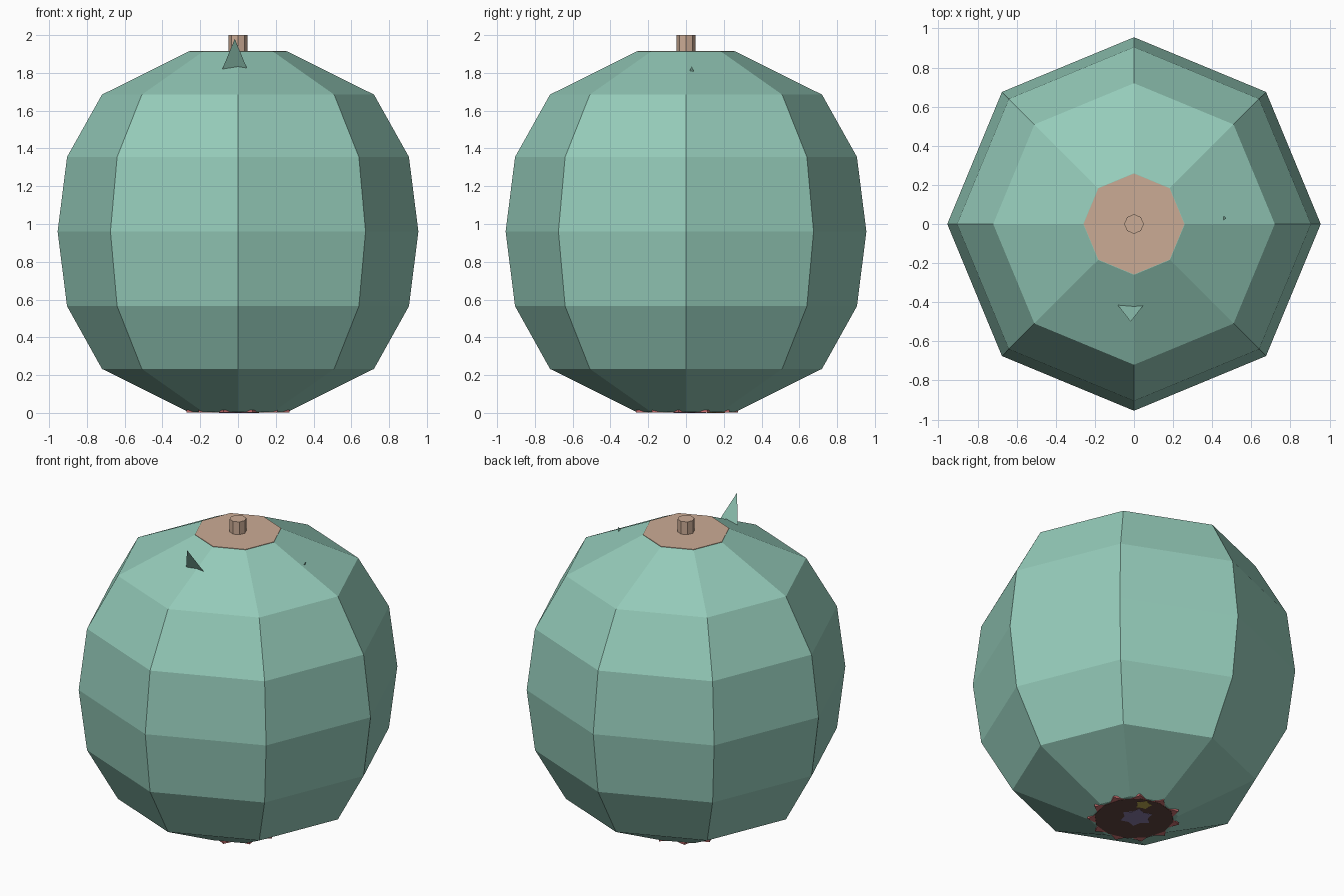
import bpy, bmesh, math
from mathutils import Matrix, Vector

if "Cube" in bpy.data.objects:
    bpy.data.objects.remove(bpy.data.objects["Cube"])


def material(name, rgb):
    m = bpy.data.materials.new(name)
    m.diffuse_color = (*rgb, 1)
    m.use_nodes = True
    m.node_tree.nodes["Principled BSDF"].inputs["Base Color"].default_value = m.diffuse_color
    return m


GLASS = material("teal_glass", (0.30, 0.60, 0.49))
WOOD = material("cork", (0.60, 0.41, 0.30))
LEAF = material("leaf_green", (0.27, 0.54, 0.44))
RED = material("coral_red", (0.62, 0.17, 0.17))
SOIL = material("soil", (0.12, 0.06, 0.05))
PURPLE = material("purple_stone", (0.25, 0.20, 0.38))
YELLOW = material("yellow_stone", (0.50, 0.40, 0.08))


def finish(name, bm, mat, recalc=True):
    if recalc:
        bmesh.ops.recalc_face_normals(bm, faces=bm.faces)
    mesh = bpy.data.meshes.new(name)
    bm.to_mesh(mesh)
    bm.free()
    mesh.materials.append(mat)
    ob = bpy.data.objects.new(name, mesh)
    bpy.context.collection.objects.link(ob)
    return ob


def lathe(name, profile, sides, mat):
    """Closed solid of revolution with flat caps; profile is (radius, z)."""
    bm = bmesh.new()
    rings = [[bm.verts.new((r * math.cos(math.tau * i / sides),
                            r * math.sin(math.tau * i / sides), z))
              for i in range(sides)] for r, z in profile]
    for a, b in zip(rings, rings[1:]):
        for i in range(sides):
            j = (i + 1) % sides
            bm.faces.new((a[i], a[j], b[j], b[i]))
    bm.faces.new(rings[0][::-1])
    bm.faces.new(rings[-1])
    return finish(name, bm, mat)


def blade(name, path, angle, shift=0.0):
    """Flat pointed leaf; path is (distance from axis, z, half width)."""
    bm = bmesh.new()
    pairs = [(bm.verts.new((r, shift - w, z)), bm.verts.new((r, shift + w, z)))
             for r, z, w in path[:-1]]
    for a, b in zip(pairs, pairs[1:]):
        bm.faces.new((a[0], a[1], b[1], b[0]))
    r, z, _ = path[-1]
    bm.faces.new((*pairs[-1], bm.verts.new((r, shift, z))))
    bm.transform(Matrix.Rotation(angle, 4, 'Z'))
    return finish(name, bm, LEAF, False)


def star(name, center, outer, inner, points, z, height, mat, turn=0.0):
    """Thin jagged rosette."""
    bm = bmesh.new()
    ring = []
    for i in range(points * 2):
        r = inner if i % 2 else outer
        a = turn + math.pi * i / points
        ring.append(bm.verts.new((center[0] + r * math.cos(a),
                                  center[1] + r * math.sin(a), z)))
    face = bm.faces.new(ring)
    ext = bmesh.ops.extrude_face_region(bm, geom=[face])
    bmesh.ops.translate(bm, vec=Vector((0, 0, height)),
                        verts=[v for v in ext["geom"] if isinstance(v, bmesh.types.BMVert)])
    return finish(name, bm, mat)


# Faceted globe
lathe("globe", [(0.26, 0.004), (0.72, 0.233), (0.905, 0.565), (0.955, 0.96),
                (0.905, 1.355), (0.72, 1.685), (0.26, 1.914)], 8, GLASS)

# Lid disc and knob
lathe("lid", [(0.258, 1.90), (0.258, 1.917)], 8, WOOD)
lathe("knob", [(0.05, 1.90), (0.05, 2.0)], 8, WOOD)

# Leaves: the front tip and a side tip break through the globe
blade("front_leaf", [(0.03, 0.1, 0.05), (0.20, 1.1, 0.10), (0.36, 1.715, 0.10),
                     (0.42, 1.83, 0.062), (0.50, 1.98, 0)], -math.pi / 2, -0.017)
blade("side_leaf", [(0.03, 0.1, 0.05), (0.20, 1.1, 0.09), (0.40, 1.69, 0.06),
                    (0.47, 1.835, 0)], 0, 0.03)
for k in range(4):
    blade(f"inner_leaf_{k + 1}", [(0.03, 0.1, 0.05), (0.2, 0.8, 0.09), (0.42, 1.35, 0)],
          math.radians(45 + 60 * k))

# Rosette and stones showing through the base
lathe("soil", [(0.235, 0.001), (0.245, 0.02)], 12, SOIL)
star("base_rosette", (0, 0), 0.275, 0.22, 11, 0.002, 0.012, RED, math.pi / 2)
star("soil_patch", (0, 0), 0.24, 0.19, 12, 0.001, 0.01, SOIL)
star("purple_stone", (0.0, 0.02), 0.10, 0.07, 6, 0.0, 0.01, PURPLE)
star("yellow_stone", (0.06, 0.16), 0.05, 0.035, 5, 0.0, 0.01, YELLOW)
